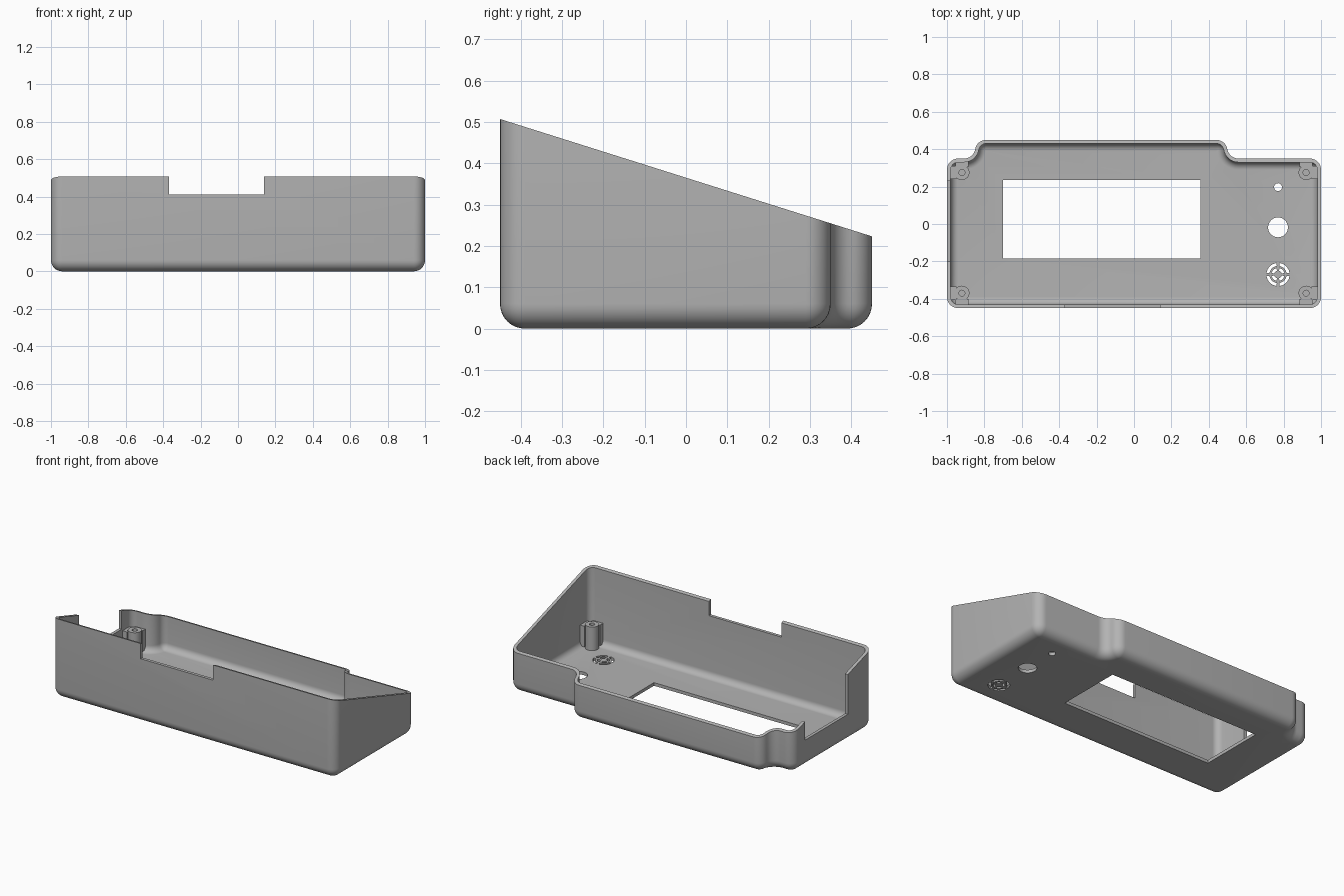
import bpy, bmesh, math
from mathutils import Matrix, Vector

if "Cube" in bpy.data.objects:
    bpy.data.objects.remove(bpy.data.objects["Cube"], do_unlink=True)

R = 0.06        # corner and bottom edge radius
WALL = 0.02     # shell thickness

grey = bpy.data.materials.new("plain grey")
grey.use_nodes = True
colour = (0.45, 0.45, 0.45, 1)
grey.diffuse_color = colour
grey.node_tree.nodes["Principled BSDF"].inputs["Base Color"].default_value = colour


def make_object(name, bm):
    bmesh.ops.recalc_face_normals(bm, faces=bm.faces)
    mesh = bpy.data.meshes.new(name)
    bm.to_mesh(mesh)
    bm.free()
    mesh.materials.append(grey)
    obj = bpy.data.objects.new(name, mesh)
    bpy.context.collection.objects.link(obj)
    return obj


def add_box(bm, x0, x1, y0, y1, z0, z1):
    centre = Vector((x0 + x1, y0 + y1, z0 + z1)) / 2
    size = Matrix.Diagonal((x1 - x0, y1 - y0, z1 - z0, 1))
    bmesh.ops.create_cube(bm, size=1, matrix=Matrix.Translation(centre) @ size)


def add_cylinder(bm, x, y, radius, z0, z1, sides=32):
    bmesh.ops.create_cone(bm, cap_ends=True, segments=sides, radius1=radius, radius2=radius,
                          depth=z1 - z0, matrix=Matrix.Translation((x, y, (z0 + z1) / 2)))


def add_slot(bm, x, y, r0, r1, start, end, z0, z1, steps=8):
    """Curved slot: a sector of a ring, extruded upwards."""
    angles = [start + (end - start) * i / steps for i in range(steps + 1)]
    path = [(r1, a) for a in angles] + [(r0, a) for a in reversed(angles)]
    verts = [bm.verts.new((x + r * math.cos(a), y + r * math.sin(a), z0)) for r, a in path]
    face = bm.faces.new(verts)
    extruded = bmesh.ops.extrude_face_region(bm, geom=[face])["geom"]
    bmesh.ops.translate(bm, vec=(0, 0, z1 - z0),
                        verts=[v for v in extruded if isinstance(v, bmesh.types.BMVert)])


def subtract(obj, cutter):
    mod = obj.modifiers.new("cut", 'BOOLEAN')
    mod.operation, mod.solver, mod.object = 'DIFFERENCE', 'EXACT', cutter
    bpy.context.view_layer.objects.active = obj
    bpy.ops.object.modifier_apply(modifier=mod.name)
    bpy.data.objects.remove(cutter, do_unlink=True)


def smooth(obj, angle=30):
    bpy.ops.object.select_all(action='DESELECT')
    obj.select_set(True)
    bpy.context.view_layer.objects.active = obj
    bpy.ops.object.shade_smooth_by_angle(angle=math.radians(angle))


# Footprint as arcs: centre, start and end angle, +1 convex or -1 concave
SWEEP = math.degrees(math.acos(1 / 6))
STEP = 2 * R * math.sin(math.radians(SWEEP))
RIGHT, LEFT = 0.44, -0.79
ARCS = [
    (-1 + R, -0.45 + R, 180, 270, 1),
    (1 - R, -0.45 + R, 270, 360, 1),
    (1 - R, 0.35 - R, 0, 90, 1),
    (RIGHT + STEP, 0.41, 270, 270 - SWEEP, -1),
    (RIGHT, 0.39, 90 - SWEEP, 90, 1),
    (LEFT, 0.39, 90, 90 + SWEEP, 1),
    (LEFT - STEP, 0.41, 270 + SWEEP, 270, -1),
    (-1 + R, 0.35 - R, 90, 180, 1),
]


def outline(inset, steps=8):
    points = []
    for cx, cy, a0, a1, sign in ARCS:
        radius = R - sign * inset
        for i in range(steps + 1):
            a = math.radians(a0 + (a1 - a0) * i / steps)
            points.append((cx + radius * math.cos(a), cy + radius * math.sin(a)))
    return points


def rim_height(y):
    return 0.365 - 0.3155 * y


# Case shell: rounded bottom rings, sloping rim, matching inner rings
bm = bmesh.new()
STEPS = 8


def ring(inset, height=None):
    return [bm.verts.new((x, y, rim_height(y) if height is None else height))
            for x, y in outline(inset)]


def bowl(offset):
    rings = []
    radius = R - offset
    for i in range(STEPS + 1):
        a = math.pi / 2 * i / STEPS
        inset = min(offset + radius * (1 - math.sin(a)), R - 0.0006)
        rings.append(ring(inset, offset + radius * (1 - math.cos(a))))
    return rings + [ring(offset)]


rings = bowl(0) + bowl(WALL)[::-1]
for low, high in zip(rings, rings[1:]):
    for i in range(len(low)):
        j = (i + 1) % len(low)
        bm.faces.new((low[i], low[j], high[j], high[i]))
bm.faces.new(rings[0])
bm.faces.new(rings[-1])
bmesh.ops.remove_doubles(bm, verts=bm.verts, dist=0.00001)
case = make_object("case_shell", bm)

# Openings: display window, front notch, side opening, round holes, sound slots
cut = bmesh.new()
add_box(cut, -0.70, 0.355, -0.185, 0.235, -0.1, 0.1)
add_box(cut, -0.37, 0.14, -0.6, -0.40, 0.41, 0.8)
add_box(cut, -1.2, -0.95, -0.2, 0.23, 0.175, 0.8)
add_cylinder(cut, 0.77, 0.197, 0.021, -0.1, 0.1)
add_cylinder(cut, 0.77, -0.018, 0.053, -0.1, 0.1)
for r0, r1, gap in ((0.046, 0.062, 0.14), (0.02, 0.035, 0.25)):
    for k in range(4):
        start = k * math.pi / 2
        add_slot(cut, 0.77, -0.27, r0, r1, start + gap, start + math.pi / 2 - gap, -0.1, 0.1)
subtract(case, make_object("case_cutter", cut))
smooth(case)

# Corner screw posts, webbed into the two nearest walls
POST_TOP = 0.17
for side, sx in (("left", 1), ("right", -1)):
    for end, y, wall_y in (("front", -0.37, -0.435), ("back", 0.275, 0.335)):
        px = 0.92 * sx
        bm = bmesh.new()
        add_cylinder(bm, px, y, 0.04, 0.01, POST_TOP)
        post = make_object(f"{end}_{side}_screw_post", bm)
        hole = bmesh.new()
        add_cylinder(hole, px, y, 0.016, 0.06, 0.3, 24)
        subtract(post, make_object("post_cutter", hole))
        smooth(post)

        bm = bmesh.new()
        toward = 1 if wall_y > y else -1
        ys = sorted((y + toward * 0.03, wall_y))
        add_box(bm, px - 0.035, px + 0.035, *ys, 0.03, POST_TOP - 0.008)
        xs = sorted((px + sx * 0.03, 0.985 * sx))
        add_box(bm, *xs, y - 0.035, y + 0.035, 0.03, POST_TOP - 0.008)
        make_object(f"{end}_{side}_post_web", bm)
